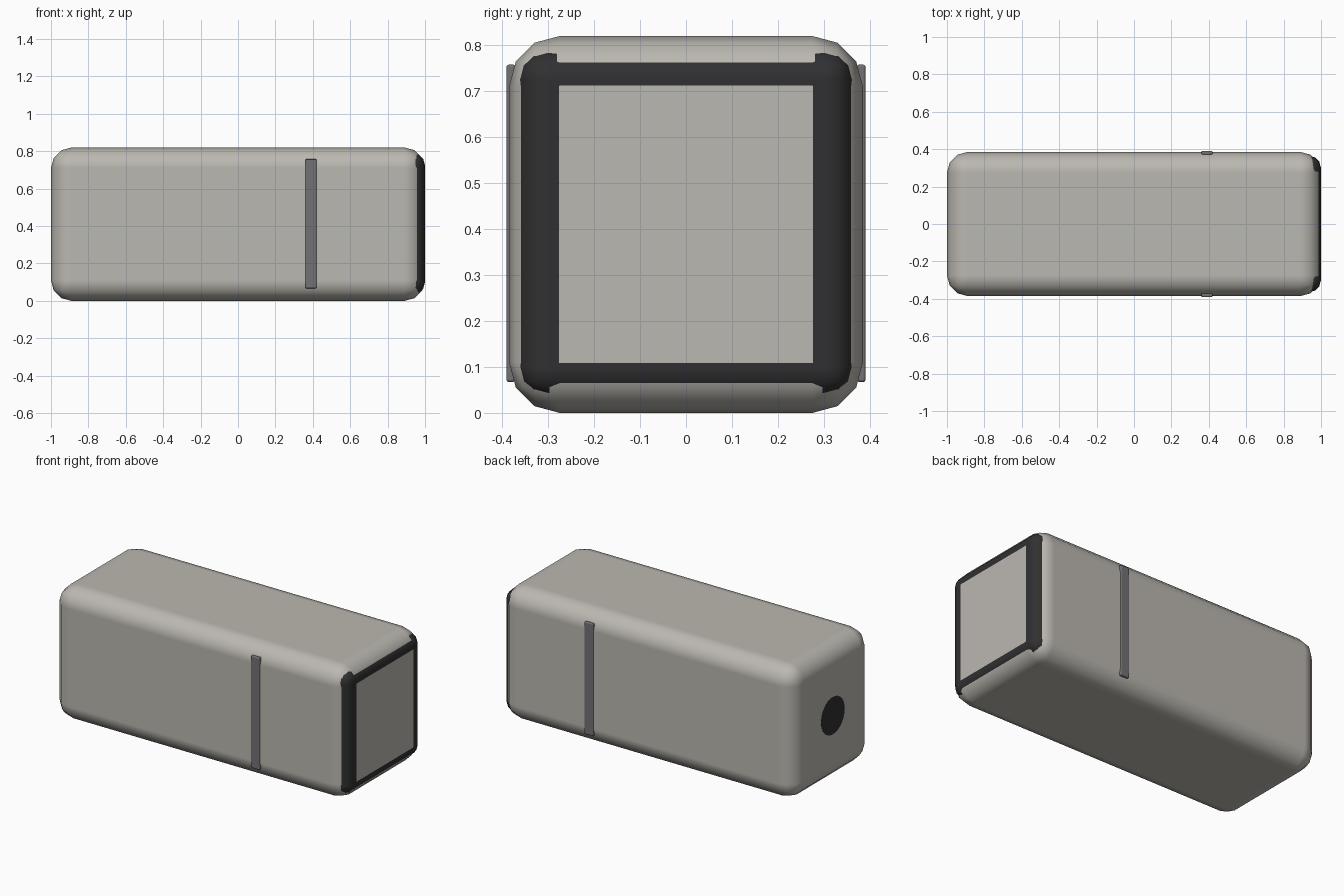
import bpy, math

if "Cube" in bpy.data.objects:
    bpy.data.objects.remove(bpy.data.objects["Cube"])


def material(name, rgb):
    m = bpy.data.materials.new(name)
    m.diffuse_color = (*rgb, 1)
    m.use_nodes = True
    m.node_tree.nodes["Principled BSDF"].inputs["Base Color"].default_value = m.diffuse_color
    return m


shell_mat = material("warm_grey", (0.50, 0.48, 0.44))
dark_mat = material("charcoal", (0.03, 0.03, 0.032))
strap_mat = material("mid_grey", (0.17, 0.165, 0.175))


def rounded_box(name, lo, hi, radius, segments, mat):
    """Box between two corners with evenly rounded edges."""
    bpy.ops.mesh.primitive_cube_add(
        size=1, location=[(a + b) / 2 for a, b in zip(lo, hi)])
    ob = bpy.context.object
    ob.name = name
    ob.scale = [b - a for a, b in zip(lo, hi)]
    bpy.ops.object.transform_apply(location=False, rotation=False, scale=True)
    ob.data.materials.append(mat)
    for p in ob.data.polygons:
        p.use_smooth = True
    bev = ob.modifiers.new("round_edges", 'BEVEL')
    bev.width = radius
    bev.segments = segments
    bev.limit_method = 'NONE'
    bev.harden_normals = True
    return ob


# Main housing
rounded_box("housing", (-1, -0.385, 0), (1, 0.385, 0.82), 0.11, 3, shell_mat)

# Dark front bezel, its face flush with the housing end
rounded_box("front_bezel", (0.86, -0.365, 0.035), (0.9995, 0.365, 0.79),
            0.065, 3, dark_mat)

# Side straps
for side, label in ((-1, "front"), (1, "back")):
    y0, y1 = sorted((side * 0.371, side * 0.391))
    rounded_box(label + "_strap", (0.36, y0, 0.067), (0.42, y1, 0.758),
                0.006, 2, strap_mat)

# Round port on the rear end
bpy.ops.mesh.primitive_cylinder_add(
    vertices=32, radius=0.115, depth=0.04,
    location=(-0.9805, 0, 0.41), rotation=(0, math.pi / 2, 0))
port = bpy.context.object
port.name = "rear_port"
port.data.materials.append(dark_mat)
bpy.ops.object.shade_smooth_by_angle(angle=math.radians(30))
